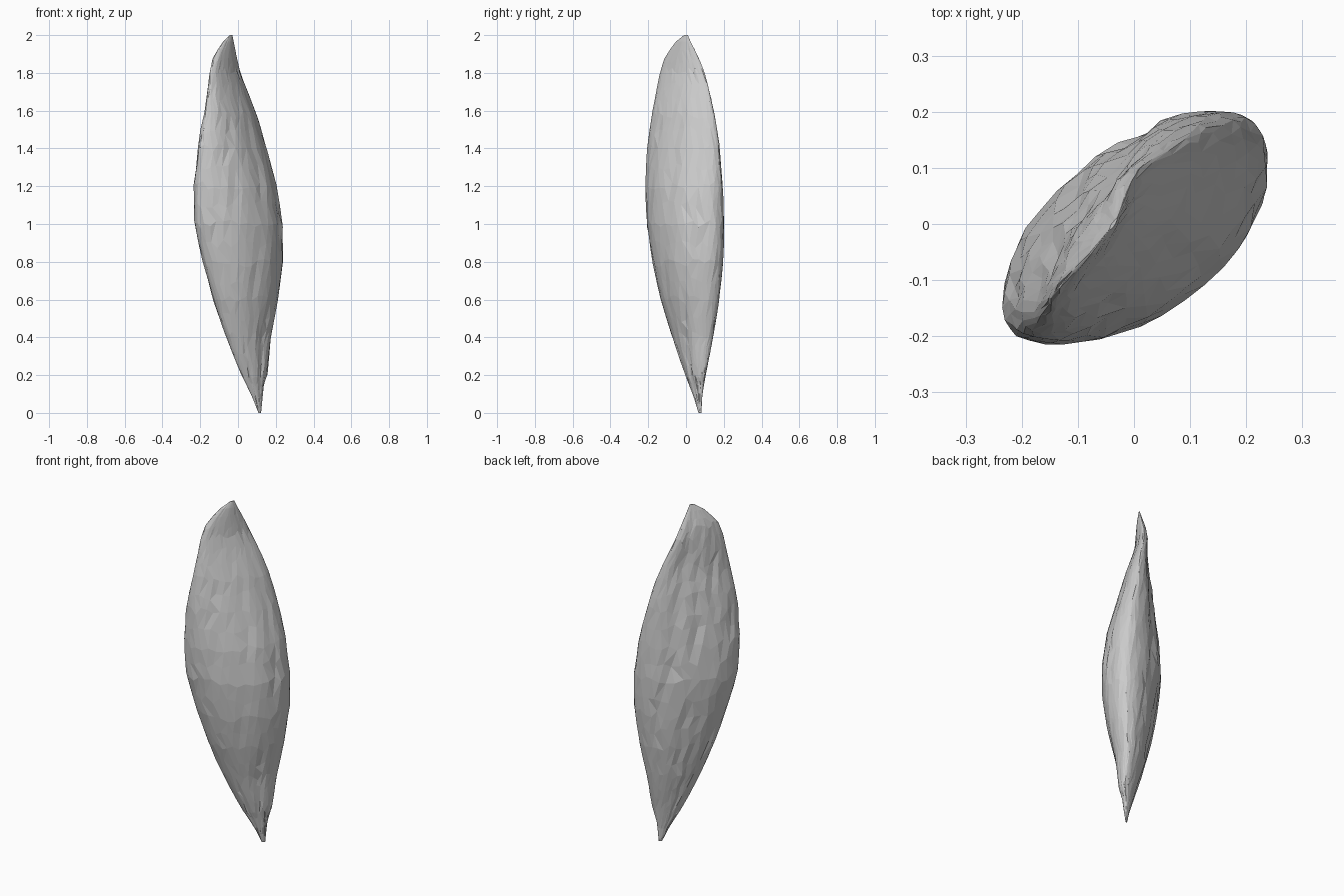
import bpy, bmesh, math, random
from mathutils import Vector, noise

if "Cube" in bpy.data.objects:
    bpy.data.objects.remove(bpy.data.objects["Cube"])

random.seed(4)

# Outline of the blade: z, x min, x max, y min, y max, thickness angle
KEYS = [
    (0.00, 0.108, 0.122, 0.066, 0.082, 0.9),
    (0.08, 0.076, 0.130, 0.042, 0.086, 0.9),
    (0.16, 0.037, 0.138, 0.012, 0.098, 0.9),
    (0.20, 0.015, 0.156, -0.005, 0.107, 0.9),
    (0.40, -0.070, 0.174, -0.072, 0.148, 0.95),
    (0.60, -0.140, 0.212, -0.132, 0.183, 1.02),
    (0.80, -0.195, 0.238, -0.176, 0.205, 1.03),
    (1.00, -0.241, 0.238, -0.208, 0.213, 1.0),
    (1.20, -0.242, 0.206, -0.216, 0.202, 0.93),
    (1.40, -0.217, 0.152, -0.207, 0.186, 0.80),
    (1.54, -0.197, 0.112, -0.188, 0.164, 0.70),
    (1.60, -0.177, 0.092, -0.178, 0.152, 0.66),
    (1.70, -0.165, 0.052, -0.160, 0.128, 0.56),
    (1.80, -0.152, 0.012, -0.138, 0.102, 0.5),
    (1.88, -0.135, -0.006, -0.115, 0.070, 0.5),
    (1.96, -0.085, -0.022, -0.060, 0.028, 0.5),
    (2.00, -0.044, -0.030, -0.010, 0.010, 0.5),
]
SIDES, RINGS = 38, 26


def section(z):
    """Outline values at height z, interpolated between the keys."""
    for a, b in zip(KEYS, KEYS[1:]):
        if z <= b[0]:
            f = (z - a[0]) / (b[0] - a[0])
            return [p + (q - p) * f for p, q in zip(a[1:], b[1:])]
    return KEYS[-1][1:]


def flute(s, z):
    """Depth of the long narrow chipped flutes, deepest on the back and near the tips."""
    back = 0.10 if math.sin(s) > 0 else 0.0
    tip = max(0.0, abs(z - 1.0) - 0.55) * 0.35
    a = s - 0.35 * z
    fine = noise.noise(Vector((6 * math.cos(a), 6 * math.sin(a), 1.5 * z)))
    broad = noise.noise(Vector((2 * math.cos(a), 2 * math.sin(a), 1.3 * z + 5)))
    return (0.08 + back + tip) * (max(0.0, fine) * 1.5 + broad * 0.4)


# Blade: stacked slanted oval rings with a flatter back, chipped and faceted
bm = bmesh.new()
rings = []
for i in range(RINGS + 1):
    z0 = 1.2 * (0.5 - 0.5 * math.cos(math.pi * i / RINGS)) + 0.8 * i / RINGS
    inner = 2 < i < RINGS - 2
    ring = []
    for j in range(SIDES):
        s = 2 * math.pi * (j + 0.5 * (i % 2)) / SIDES
        z = z0 + (random.uniform(-0.025, 0.025) if inner else 0)
        x0, x1, y0, y1, phi = section(z)
        # along = position along the blade's width, thick = across it
        along, thick = math.cos(s), math.sin(s)
        thick *= abs(thick) ** 0.1 * (0.90 if thick > 0 else 1.12)
        thick *= 1 - flute(s, z)
        along *= 1 + random.uniform(-0.012, 0.008)
        c, d = along * math.cos(phi / 2), thick * math.sin(phi / 2)
        x = (x0 + x1) / 2 + (x1 - x0) / 2 * (c - d)
        y = (y0 + y1) / 2 + (y1 - y0) / 2 * (c + d)
        # keep the widest points on the outline
        x, y = min(max(x, x0), x1), min(max(y, y0 - 0.003), y1)
        ring.append(bm.verts.new((x, y, z)))
    rings.append(ring)
for lo, hi in zip(rings, rings[1:]):
    for j in range(SIDES):
        n = (j + 1) % SIDES
        bm.faces.new((lo[j], lo[n], hi[n], hi[j]))
bm.faces.new(rings[0][::-1])
bm.faces.new(rings[-1])
bmesh.ops.triangulate(bm, faces=bm.faces[:])
bmesh.ops.recalc_face_normals(bm, faces=bm.faces[:])

mesh = bpy.data.meshes.new("stone_blade")
bm.to_mesh(mesh)
bm.free()
blade = bpy.data.objects.new("stone_blade", mesh)
bpy.context.collection.objects.link(blade)

# Single plain grey
grey = bpy.data.materials.new("stone_grey")
grey.diffuse_color = (0.6, 0.6, 0.6, 1)
grey.use_nodes = True
grey.node_tree.nodes["Principled BSDF"].inputs["Base Color"].default_value = grey.diffuse_color
mesh.materials.append(grey)
